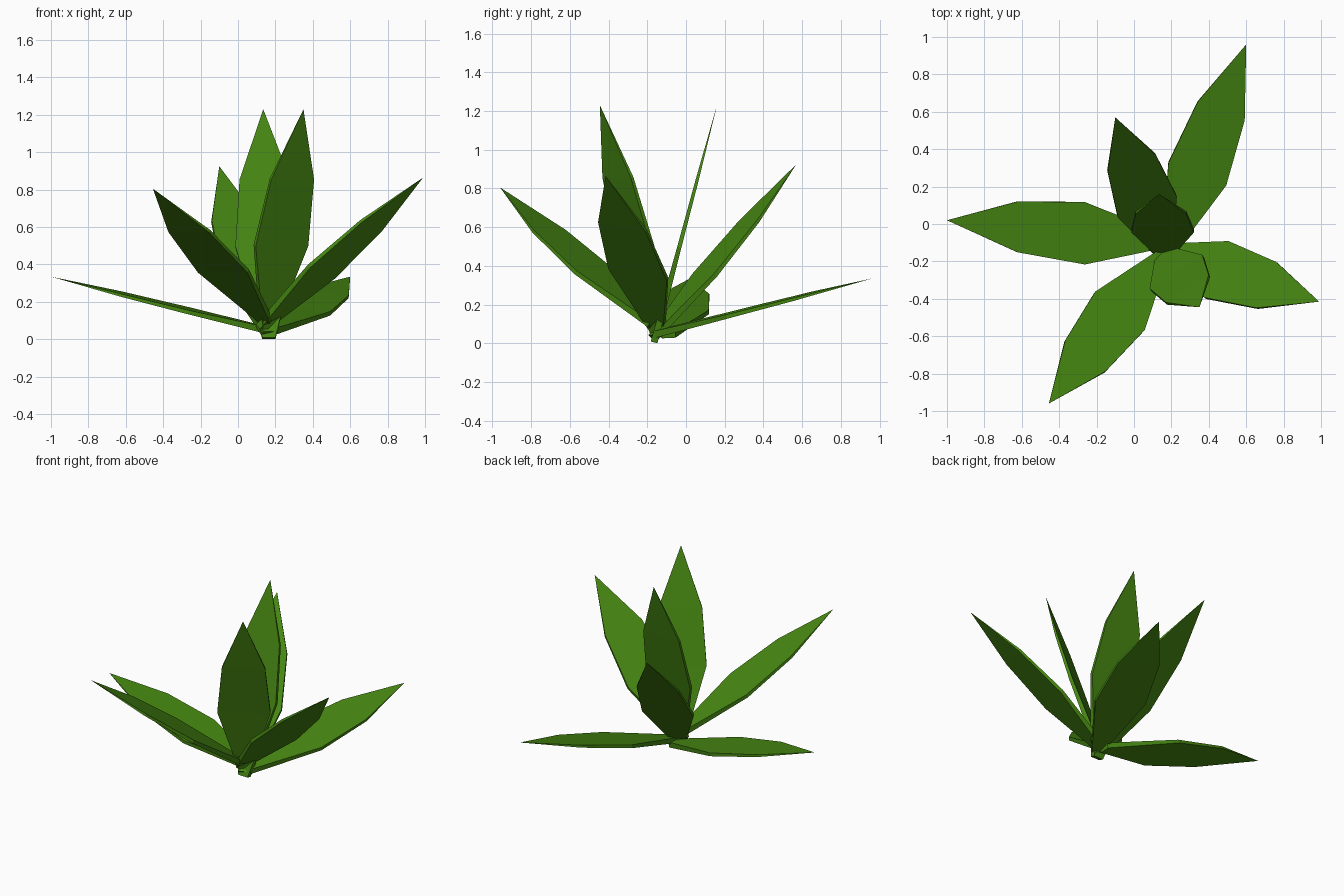
import bpy, bmesh
from mathutils import Vector

cube = bpy.data.objects.get("Cube")
if cube:
    bpy.data.objects.remove(cube, do_unlink=True)

green = bpy.data.materials.new("leaf_green")
green.use_nodes = True
colour = (0.061, 0.242, 0.006, 1)
green.diffuse_color = colour
bsdf = green.node_tree.nodes["Principled BSDF"]
bsdf.inputs["Base Color"].default_value = colour
bsdf.inputs["Roughness"].default_value = 0.9


def make_leaf(name, base, tip, across):
    """Thin low-poly blade: narrow stalk, two wide sections and a point."""
    base, tip = Vector(base), Vector(tip)
    down = (base - tip).normalized()
    side = Vector(across).normalized()
    normal = down.cross(side).normalized()

    # distance from the tip, half width, half thickness
    sections = [((base - tip).length, 0.035, 0.018),
                (0.76, 0.167, 0.011),
                (0.39, 0.136, 0.008)]
    bm = bmesh.new()
    rings = []
    for distance, width, thick in sections:
        centre = tip + down * distance
        rings.append([bm.verts.new(centre + side * width * s + normal * thick * n)
                      for s, n in ((-1, -1), (1, -1), (1, 1), (-1, 1))])
    point = bm.verts.new(tip)
    bm.faces.new(rings[0])
    for lower, upper in zip(rings, rings[1:]):
        for i in range(4):
            j = (i + 1) % 4
            bm.faces.new((lower[i], lower[j], upper[j], upper[i]))
    for i in range(4):
        bm.faces.new((rings[-1][i], rings[-1][(i + 1) % 4], point))
    bmesh.ops.recalc_face_normals(bm, faces=bm.faces)
    mesh = bpy.data.meshes.new(name)
    bm.to_mesh(mesh)
    bm.free()
    mesh.materials.append(green)
    leaf = bpy.data.objects.new(name, mesh)
    bpy.context.collection.objects.link(leaf)


# name, stalk end, tip, direction across the blade
make_leaf("low_right_leaf", (0.17, -0.09, 0.045), (-1, 0.02, 0.335), (0, 1, 0.05))
make_leaf("low_back_leaf", (0.18, -0.15, 0.05), (0.6, 0.96, 0.335), (0.31, -0.12, -0.04))
make_leaf("front_right_leaf", (0.15, -0.17, 0.1), (-0.455, -0.96, 0.805), (0.26, -0.2, 0))
make_leaf("front_left_leaf", (0.12, -0.145, 0.06), (0.99, -0.415, 0.865), (0.13, 0.3, -0.06))
make_leaf("back_right_leaf", (0.165, -0.17, 0.03), (-0.1, 0.57, 0.925), (0.31, 0.11, 0))
make_leaf("upright_back_leaf", (0.165, -0.165, 0.005), (0.135, 0.16, 1.23), (1, 0, 0))
make_leaf("upright_front_leaf", (0.155, -0.15, 0.05), (0.35, -0.445, 1.23), (0.28, 0.18, 0))
